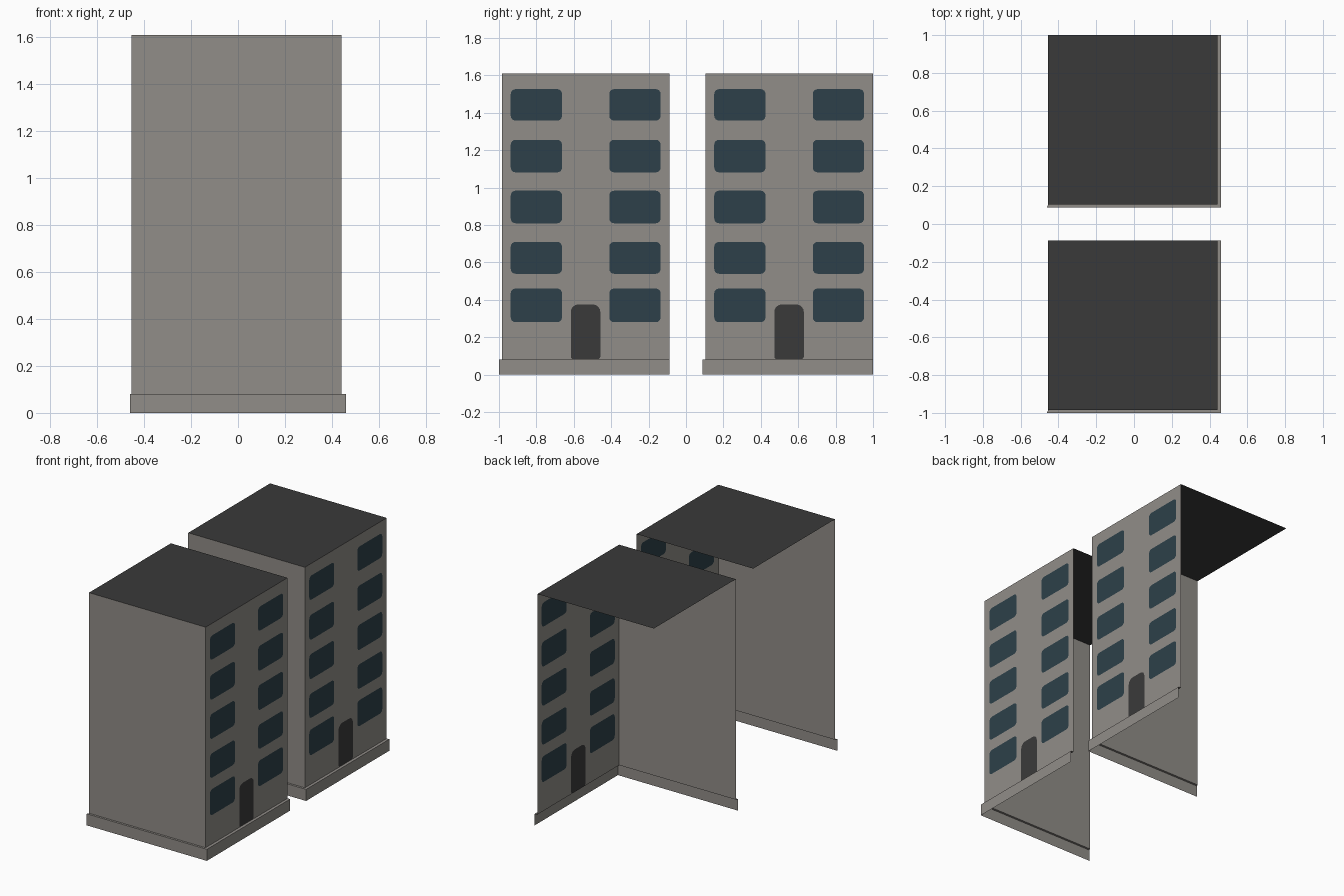
import bpy, bmesh, math
from mathutils import Vector

if "Cube" in bpy.data.objects:
    bpy.data.objects.remove(bpy.data.objects["Cube"])


def material(name, rgb):
    m = bpy.data.materials.new(name)
    m.diffuse_color = (*rgb, 1)
    m.use_nodes = True
    m.node_tree.nodes["Principled BSDF"].inputs["Base Color"].default_value = m.diffuse_color
    return m


WALL = material("warm grey wall", (0.282, 0.266, 0.246))
GLASS = material("dark blue glass", (0.026, 0.051, 0.068))
DARK = material("charcoal", (0.042, 0.042, 0.042))

X0, X1 = -0.454, 0.441           # wall extent across
BASE_X = 0.461                   # plinth half width
DEPTH, LIP = 0.897, 0.015        # wall depth, plinth projection
BASE_H, TOP = 0.08, 1.61


def finish(name, bm, mats):
    me = bpy.data.meshes.new(name)
    bm.to_mesh(me)
    bm.free()
    for m in mats:
        me.materials.append(m)
    ob = bpy.data.objects.new(name, me)
    bpy.context.collection.objects.link(ob)


def sheet(name, quads, mat):
    bm = bmesh.new()
    for q in quads:
        bm.faces.new([bm.verts.new(p) for p in q])
    bmesh.ops.remove_doubles(bm, verts=bm.verts, dist=1e-5)
    finish(name, bm, [mat])


def rounded(y0, y1, z0, z1, r_bottom, r_top, steps=4):
    """Counter-clockwise rounded rectangle in (y, z)."""
    pts = []
    for cy, cz, r, a0 in ((y1, z0, r_bottom, -90), (y1, z1, r_top, 0),
                          (y0, z1, r_top, 90), (y0, z0, r_bottom, 180)):
        oy = cy - r if cy == y1 else cy + r
        oz = cz - r if cz == z1 else cz + r
        for i in range(steps + 1):
            a = math.radians(a0 + 90 * i / steps)
            pts.append((oy + r * math.cos(a), oz + r * math.sin(a)))
    return pts


def facade(name, y):
    """Single-sheet wall facing +x with windows and door cut in as faces."""
    bm = bmesh.new()

    def loop(pts):
        vs = [bm.verts.new((X1, y + p[0], p[1])) for p in pts]
        es = [bm.edges.new((vs[i - 1], vs[i])) for i in range(len(vs))]
        return vs, es

    _, edges = loop([(0, BASE_H), (DEPTH, BASE_H), (DEPTH, TOP), (0, TOP)])
    openings = []
    for zc, h in ((0.37, 0.18), (0.624, 0.17), (0.896, 0.174), (1.168, 0.174), (1.442, 0.168)):
        for y0 in (0.048, 0.575):
            vs, es = loop(rounded(y0, y0 + 0.274, zc - h / 2, zc + h / 2, 0.025, 0.025))
            openings.append((vs, 1))
            edges += es
    vs, es = loop(rounded(0.369, 0.527, BASE_H + 0.002, 0.375, 0.015, 0.04))
    openings.append((vs, 2))
    edges += es
    bmesh.ops.triangle_fill(bm, use_beauty=True, edges=edges, normal=Vector((1, 0, 0)))
    for vs, index in openings:
        f = bm.faces.get(vs) or bm.faces.new(vs)
        f.material_index = index
    bm.normal_update()
    for f in bm.faces:
        if f.normal.x < 0:
            f.normal_flip()
    finish(name, bm, [WALL, GLASS, DARK])


# Two identical open-backed buildings, one behind the other
for label, yb in (("front", -1.0), ("rear", 0.088)):
    y = yb + LIP
    ye = y + DEPTH
    facade(label + "_building_facade", y)
    sheet(label + "_building_side_wall",
          [[(X0, y, BASE_H), (X1, y, BASE_H), (X1, y, TOP), (X0, y, TOP)]], WALL)
    sheet(label + "_building_roof",
          [[(X0, y, TOP), (X1, y, TOP), (X1, ye, TOP), (X0, ye, TOP)]], DARK)
    # Plinth: outer skirt plus the ledge back to the walls
    L, R, h = -BASE_X, BASE_X, BASE_H
    sheet(label + "_building_plinth", [
        [(L, yb, 0), (R, yb, 0), (R, yb, h), (L, yb, h)],
        [(R, yb, 0), (R, ye, 0), (R, ye, h), (R, yb, h)],
        [(L, yb, h), (R, yb, h), (X1, y, h), (X0, y, h)],
        [(R, yb, h), (R, ye, h), (X1, ye, h), (X1, y, h)]], WALL)
